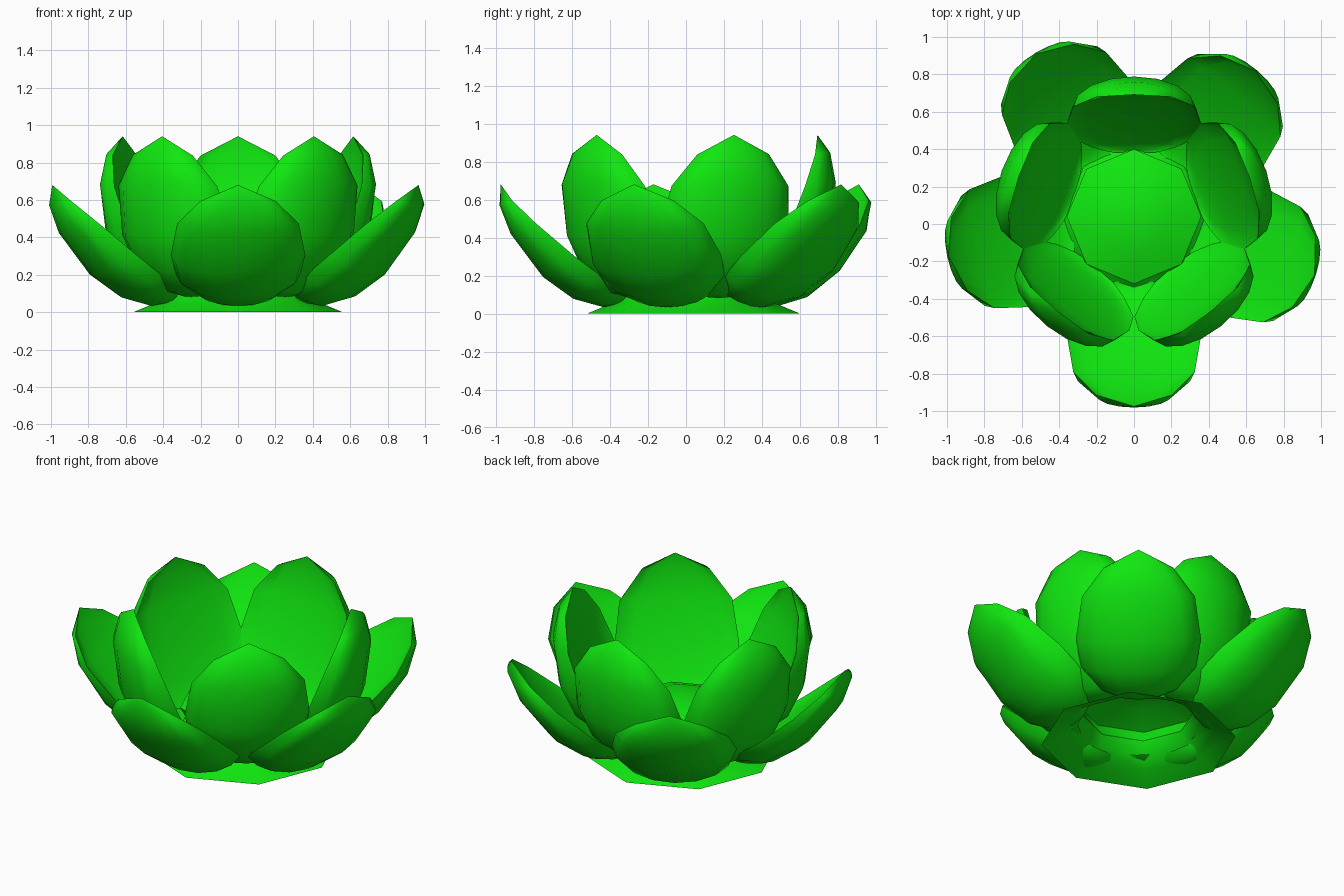
import bpy
import bmesh
from math import sin, cos, pi, radians
from mathutils import Matrix, Vector

cube = bpy.data.objects.get("Cube")
if cube:
    bpy.data.objects.remove(cube, do_unlink=True)

# Single leaf green
COLOUR = (0.005, 0.8, 0.005, 1)
green = bpy.data.materials.new("bright_green")
green.use_nodes = True
green.diffuse_color = COLOUR
green.node_tree.nodes["Principled BSDF"].inputs["Base Color"].default_value = COLOUR

CENTRE = Matrix.Translation((0, 0.04, 0))

# Petal stations from base to tip: belly radius, belly z, rim radius, rim z, half width
STATIONS = [
    (0.34, 0.09, 0.34, 0.09, 0),
    (0.385, 0.05, 0.35, 0.10, 0.13),
    (0.47, 0.035, 0.395, 0.125, 0.23),
    (0.63, 0.08, 0.49, 0.20, 0.33),
    (0.79, 0.195, 0.63, 0.305, 0.36),
    (0.96, 0.42, 0.83, 0.475, 0.325),
    (1.02, 0.57, 0.955, 0.595, 0.20),
    (1.015, 0.68, 1.015, 0.68, 0),
]
STEPS = 8
INNER_DEPTH = 0.2   # cupping of the inner face, as a share of the belly depth


def finish(bm, name):
    bmesh.ops.remove_doubles(bm, verts=bm.verts, dist=0.0005)
    bmesh.ops.recalc_face_normals(bm, faces=bm.faces)
    mesh = bpy.data.meshes.new(name)
    bm.to_mesh(mesh)
    bm.free()
    mesh.materials.append(green)
    obj = bpy.data.objects.new(name, mesh)
    bpy.context.collection.objects.link(obj)
    bpy.ops.object.select_all(action="DESELECT")
    obj.select_set(True)
    bpy.context.view_layer.objects.active = obj
    bpy.ops.object.shade_smooth_by_angle(angle=radians(50))


def loft(bm, rows):
    grid = [[bm.verts.new(p) for p in row] for row in rows]
    for a, b in zip(grid, grid[1:]):
        for i in range(len(a) - 1):
            bm.faces.new((a[i], a[i + 1], b[i + 1], b[i]))


def petal_rows(depth):
    rows = []
    for br, bz, rr, rz, width in STATIONS:
        belly, rim = Vector((br, 0, bz)), Vector((rr, 0, rz))
        row = []
        for i in range(STEPS + 1):
            a = pi * (i / STEPS - 0.5)
            p = rim + (belly - rim) * depth * cos(a)
            p.y = width * sin(a)
            row.append(p)
        rows.append(row)
    return rows


def petal(name, angle, tilt, rise, bulge):
    bm = bmesh.new()
    loft(bm, petal_rows(bulge))         # outer face
    loft(bm, petal_rows(INNER_DEPTH))   # inner face
    # Tip the petal upright about its base, then turn it around the flower
    base = Vector((0.34, 0, 0.09))
    lean = (Matrix.Translation(base + Vector((0, 0, rise)))
            @ Matrix.Rotation(radians(-tilt), 4, "Y") @ Matrix.Translation(-base))
    bm.transform(CENTRE @ Matrix.Rotation(radians(angle), 4, "Z") @ lean)
    finish(bm, name)


# Outer ring, spread wide
for i, angle in enumerate((-90, -18, 50, 121, 192)):
    petal(f"outer_petal_{i + 1}", angle, 0, 0, 1.02)

# Inner ring, more upright and rounder
for i, angle in enumerate((90, 161, 231.5, -51.5, 19)):
    petal(f"inner_petal_{i + 1}", angle, 28.5, 0.01, 1.15)

# Hollow eight-sided base with flared skirt, neck and shallow dome
PROFILE = [(0.56, 0), (0.44, 0.05), (0.36, 0.11), (0.32, 0.18),
           (0.36, 0.26), (0.2, 0.32), (0, 0.35)]
SIDES = 8
bm = bmesh.new()
loft(bm, [[(r * cos(2 * pi * k / SIDES), r * sin(2 * pi * k / SIDES), z)
           for k in range(SIDES + 1)] for r, z in PROFILE])
bm.transform(CENTRE)
finish(bm, "flower_base")
